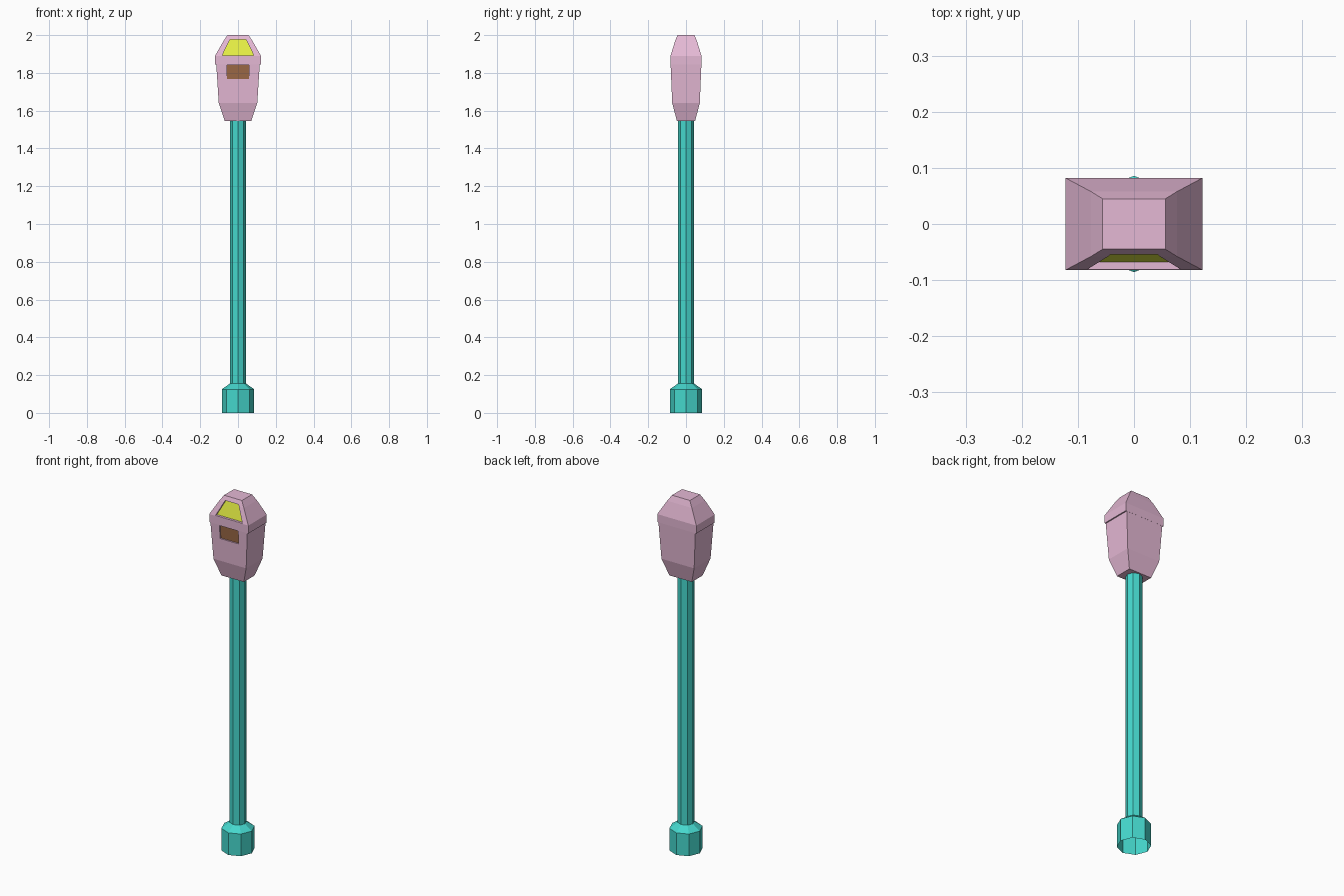
import bpy, bmesh, math

if "Cube" in bpy.data.objects:
    bpy.data.objects.remove(bpy.data.objects["Cube"])


def material(name, rgb):
    m = bpy.data.materials.new(name)
    m.diffuse_color = (*rgb, 1)
    m.use_nodes = True
    m.node_tree.nodes["Principled BSDF"].inputs["Base Color"].default_value = m.diffuse_color
    return m


PINK = material("pink", (0.78, 0.48, 0.66))
TEAL = material("teal", (0.06, 0.68, 0.61))
YELLOW = material("yellow", (0.80, 0.87, 0.06))
BROWN = material("brown", (0.33, 0.14, 0.06))


def loft(name, rings, mat, caps=True):
    """Skin a stack of point rings with flat quads."""
    bm = bmesh.new()
    rows = [[bm.verts.new(p) for p in ring] for ring in rings]
    n = len(rows[0])
    for a, b in zip(rows, rows[1:]):
        for i in range(n):
            j = (i + 1) % n
            bm.faces.new((a[i], a[j], b[j], b[i]))
    if caps:
        bm.faces.new(rows[0][::-1])
        bm.faces.new(rows[-1])
    bmesh.ops.recalc_face_normals(bm, faces=bm.faces)
    me = bpy.data.meshes.new(name)
    bm.to_mesh(me)
    bm.free()
    ob = bpy.data.objects.new(name, me)
    bpy.context.collection.objects.link(ob)
    me.materials.append(mat)
    return ob


def octagon(r, z):
    return [(r * math.cos(i * math.pi / 4), r * math.sin(i * math.pi / 4), z) for i in range(8)]


def rect(x, y, z):
    return [(-x, -y, z), (x, -y, z), (x, y, z), (-x, y, z)]


def quad(low, high):
    """Front-facing trapezoid from (half width, y, z) of its bottom and top edges."""
    (x0, y0, z0), (x1, y1, z1) = low, high
    return [(-x0, y0, z0), (x0, y0, z0), (x1, y1, z1), (-x1, y1, z1)]


def recessed_panel(name, body, low, high, mat):
    """Cut a pocket in the front of the body and line its back with a coloured panel."""
    front = quad((low[0], -0.2, low[2]), (high[0], -0.2, high[2]))
    cutter = loft(name + "_cutter", [front, quad(low, high)], PINK)
    cutter.hide_render = True
    mod = body.modifiers.new(name, 'BOOLEAN')
    mod.operation, mod.solver, mod.object = 'DIFFERENCE', 'EXACT', cutter
    bpy.context.view_layer.objects.active = body
    bpy.ops.object.modifier_apply(modifier=mod.name)
    bpy.data.objects.remove(cutter)
    me = bpy.data.meshes.new(name)
    pts = [(x, y - 0.0006, z) for x, y, z in quad(low, high)]
    me.from_pydata(pts, [], [(0, 1, 2, 3)])
    me.materials.append(mat)
    bpy.context.collection.objects.link(bpy.data.objects.new(name, me))


# Octagonal post with flared foot, open underneath
post = [(0.086, 0), (0.086, 0.125), (0.043, 0.155), (0.043, 1.55)]
loft("post", [octagon(r, z) for r, z in post], TEAL, caps=False)

# Meter head: tapered housing, side lip, sloped hood
head_profile = [(0.07, 0.048, 1.545), (0.102, 0.073, 1.64), (0.115, 0.0815, 1.845),
                (0.122, 0.082, 1.845), (0.122, 0.082, 1.89),
                (0.077, 0.058, 1.968), (0.056, 0.045, 2.0)]
head = loft("meter_head", [rect(*p) for p in head_profile], PINK)

# Display window and coin plate
recessed_panel("display_window", head, (0.084, -0.067, 1.892), (0.042, -0.044, 1.977), YELLOW)
recessed_panel("coin_plate", head, (0.058, -0.070, 1.768), (0.058, -0.072, 1.842), BROWN)
